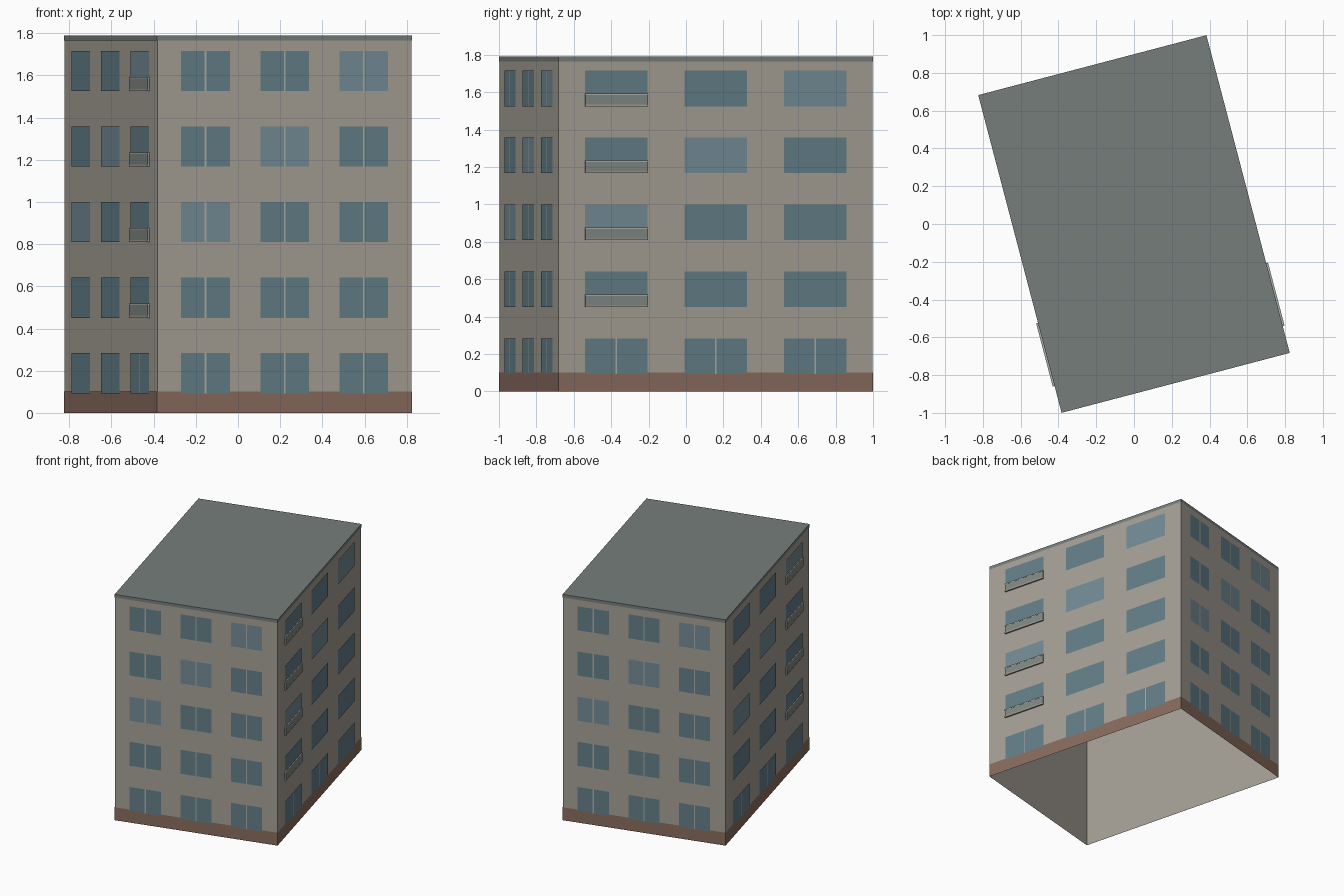
import bpy, bmesh
from math import radians
from mathutils import Matrix, Vector

if "Cube" in bpy.data.objects:
    bpy.data.objects.remove(bpy.data.objects["Cube"])

ANGLE = radians(14.7)
HW, HD, H = 0.6225, 0.8675, 1.79      # half width, half depth, height
FLOORS, PITCH, WIN_H, SILL = 5, 0.358, 0.19, 0.093

COLOURS = {
    "wall": (0.64, 0.62, 0.58), "roof": (0.46, 0.49, 0.48),
    "base": (0.53, 0.42, 0.37), "glass": (0.39, 0.49, 0.53),
    "light_glass": (0.45, 0.54, 0.58), "frame": (0.66, 0.67, 0.64),
    "panel": (0.50, 0.53, 0.51),
}
mats = {}
for key, rgb in COLOURS.items():
    mats[key] = bpy.data.materials.new(key)
    mats[key].diffuse_color = (*[c ** 2.2 for c in rgb], 1)

parts = {}


def part(name, colour):
    if name not in parts:
        parts[name] = (bmesh.new(), colour)
    return parts[name][0]


def quad(bm, pts):
    bm.faces.new([bm.verts.new(p) for p in pts])


# Each side: half length and distance from centre, starting at the front
SIDES = [(HW, HD), (HD, HW), (HW, HD), (HD, HW)]


def on_side(k, s, out, z):
    return Matrix.Rotation(ANGLE + radians(90 * k), 3, 'Z') @ Vector((s, -SIDES[k][1] - out, z))


def sheet(bm, k, s0, s1, z0, z1, out):
    quad(bm, [on_side(k, s, out, z) for s, z in ((s0, z0), (s1, z0), (s1, z1), (s0, z1))])


def block(bm, k, s0, s1, z0, z1, out):
    m = bmesh.ops.create_cube(bm, size=1)
    for v in m["verts"]:
        v.co = on_side(k, s1 if v.co.x > 0 else s0, out if v.co.y < 0 else 0,
                       z1 if v.co.z > 0 else z0)


for k, (half, dist) in enumerate(SIDES):
    # Open-bottomed walls, base band and roof edge band
    sheet(part("walls", "wall"), k, -half, half, 0, H, 0)
    for name, colour, z0, z1 in (("base_band", "base", 0, 0.102), ("roof_edge", "roof", 1.765, H)):
        o = 0.002
        sheet(part(name, colour), k, -half - o, half + o, z0, z1, o)

    long_side = k % 2 == 1
    step, width = (0.55, 0.345) if long_side else (0.388, 0.238)
    for f in range(FLOORS):
        z = SILL + f * PITCH
        for b in range(3):
            c = (b - 1) * step
            s0, s1 = c - width / 2, c + width / 2
            # Windows, a few of them lighter
            name, colour = ("light_windows", "light_glass") if f - b == 2 else ("windows", "glass")
            sheet(part(name, colour), k, s0, s1, z, z + WIN_H, 0.004)
            # Centre bars
            if not long_side or f == 0:
                sheet(part("window_bars", "frame"), k, c - 0.004, c + 0.004, z, z + WIN_H, 0.005)
            # Balconies in the bay nearest the front of each long side
            if f > 0 and (k, b) in ((1, 0), (3, 2)):
                block(part("balcony_slabs", "wall"), k, s0, s1, z, z + 0.01, 0.012)
                block(part("balcony_panels", "panel"), k, s0, s1, z + 0.01, z + 0.06, 0.011)
                block(part("balcony_rails", "frame"), k, s0, s1, z + 0.06, z + 0.068, 0.012)

# Flat roof
quad(part("roof", "roof"), [on_side(0, s, o, H) for s, o in
                            ((-HW - .002, .002), (HW + .002, .002),
                             (HW + .002, -2 * HD - .002), (-HW - .002, -2 * HD - .002))])

for name, (bm, colour) in parts.items():
    bmesh.ops.remove_doubles(bm, verts=bm.verts, dist=1e-5)
    bmesh.ops.recalc_face_normals(bm, faces=bm.faces) if "balcony" in name else None
    mesh = bpy.data.meshes.new(name)
    bm.to_mesh(mesh)
    bm.free()
    mesh.materials.append(mats[colour])
    bpy.context.collection.objects.link(bpy.data.objects.new(name, mesh))

for m in bpy.data.materials:
    if m.users and not m.is_grease_pencil:
        m.use_nodes = True
        m.node_tree.nodes["Principled BSDF"].inputs["Base Color"].default_value = m.diffuse_color
